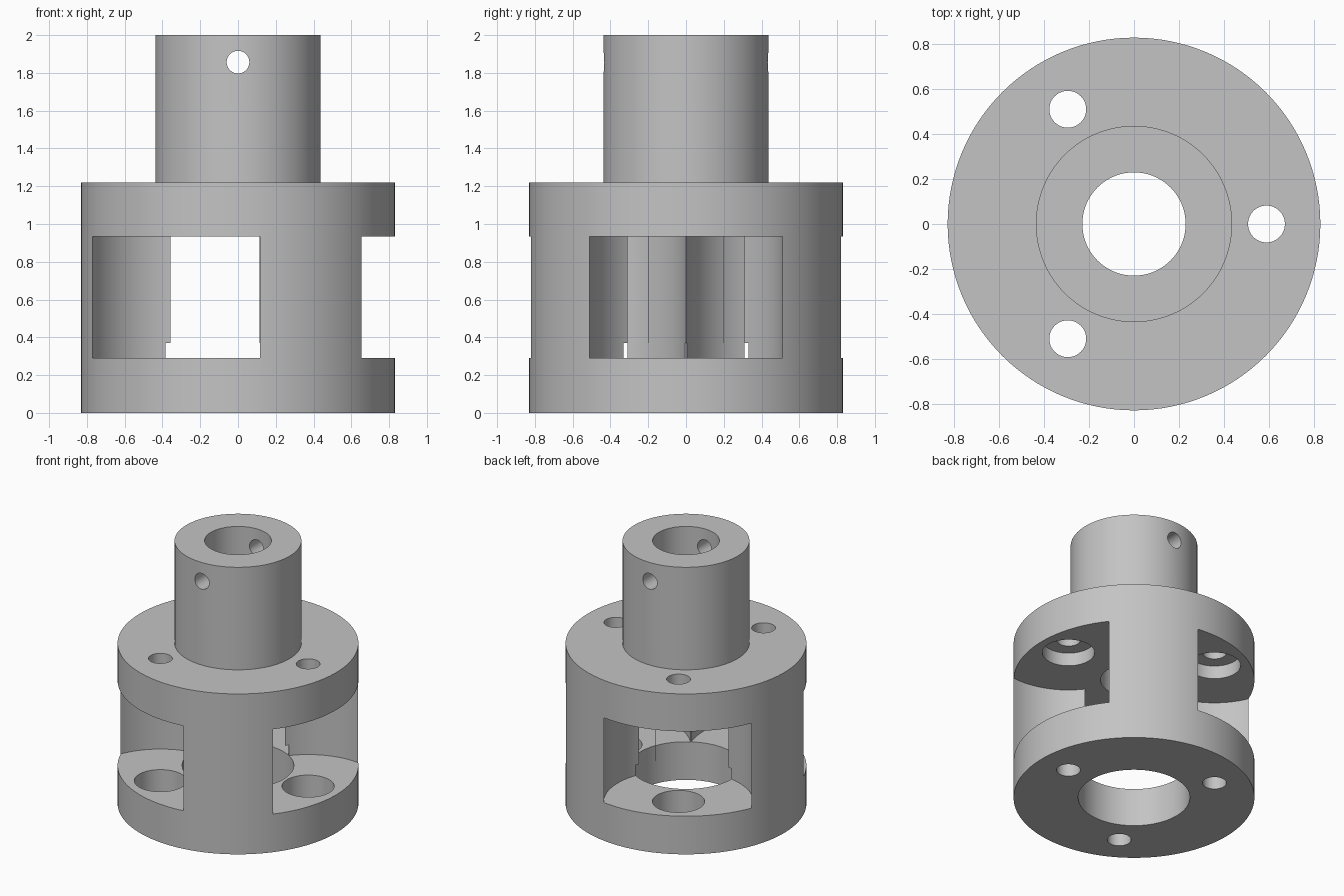
import bpy
import bmesh
from math import cos, sin, pi, radians
from mathutils import Matrix, Vector

SEG = 128

cube = bpy.data.objects.get("Cube")
if cube:
    bpy.data.objects.remove(cube, do_unlink=True)

# Single plain grey metal
metal = bpy.data.materials.new("grey_metal")
metal.use_nodes = True
colour = (0.55, 0.55, 0.55, 1)
metal.diffuse_color = colour
metal.node_tree.nodes["Principled BSDF"].inputs["Base Color"].default_value = colour


def add_object(name, bm):
    bmesh.ops.recalc_face_normals(bm, faces=bm.faces)
    mesh = bpy.data.meshes.new(name)
    bm.to_mesh(mesh)
    bm.free()
    mesh.materials.append(metal)
    obj = bpy.data.objects.new(name, mesh)
    bpy.context.collection.objects.link(obj)
    return obj


def lathe(name, profile):
    """Revolve a closed (radius, height) profile around z."""
    bm = bmesh.new()
    rings = []
    for i in range(SEG):
        a = 2 * pi * i / SEG
        rings.append([bm.verts.new((r * cos(a), r * sin(a), z)) for r, z in profile])
    n = len(profile)
    for i in range(SEG):
        a, b = rings[i], rings[(i + 1) % SEG]
        for j in range(n):
            k = (j + 1) % n
            bm.faces.new((a[j], b[j], b[k], a[k]))
    return add_object(name, bm)


def cylinder(name, radius, length, matrix, segments=96):
    bm = bmesh.new()
    bmesh.ops.create_cone(bm, cap_ends=True, segments=segments, radius1=radius,
                          radius2=radius, depth=length, matrix=matrix)
    return add_object(name, bm)


def cut(target, cutter):
    """Subtract the cutter, then throw it away."""
    cutter.hide_render = True
    mod = target.modifiers.new("cut", 'BOOLEAN')
    mod.operation = 'DIFFERENCE'
    mod.solver = 'EXACT'
    mod.object = cutter
    bpy.context.view_layer.objects.active = target
    bpy.ops.object.modifier_apply(modifier=mod.name)
    bpy.data.objects.remove(cutter, do_unlink=True)


def cut_upright(target, name, radius, z0, z1, centre):
    place = Matrix.Translation(Vector((centre.x, centre.y, (z0 + z1) / 2)))
    cut(target, cylinder(name, radius, z1 - z0, place))


# Drum and hub with a stepped central bore
BODY_R, HUB_R, BORE_R, WIDE_BORE_R = 0.83, 0.437, 0.23, 0.385
SHOULDER, TOP, STEP = 1.22, 2.0, 0.37
body = lathe("coupling_body", [
    (WIDE_BORE_R, 0), (BODY_R, 0), (BODY_R, SHOULDER), (HUB_R, SHOULDER),
    (HUB_R, TOP), (BORE_R, TOP), (BORE_R, STEP), (WIDE_BORE_R, STEP)])

# Three round pockets, each with counterbored bolt holes above and below
BOLT_CIRCLE, FLOOR, CEILING = 0.59, 0.29, 0.935
for angle in (0, 120, 240):
    a = radians(angle)
    centre = Vector((cos(a), sin(a), 0)) * BOLT_CIRCLE
    cut_upright(body, "pocket_cutter", 0.515, FLOOR, CEILING, centre)
    cut_upright(body, "counterbore_cutter", 0.18, FLOOR - 0.19, CEILING + 0.1, centre)
    cut_upright(body, "bolt_hole_cutter", 0.082, -0.1, SHOULDER + 0.1, centre)

# Cross pin hole through the hub
cross = Matrix.Translation((0, 0, 1.857)) @ Matrix.Rotation(pi / 2, 4, 'X')
cut(body, cylinder("pin_hole_cutter", 0.06, 1.2, cross, 48))

# Smooth walls with crisp edges
bpy.ops.object.select_all(action='DESELECT')
body.select_set(True)
bpy.context.view_layer.objects.active = body
bpy.ops.object.shade_smooth_by_angle(angle=radians(30))
